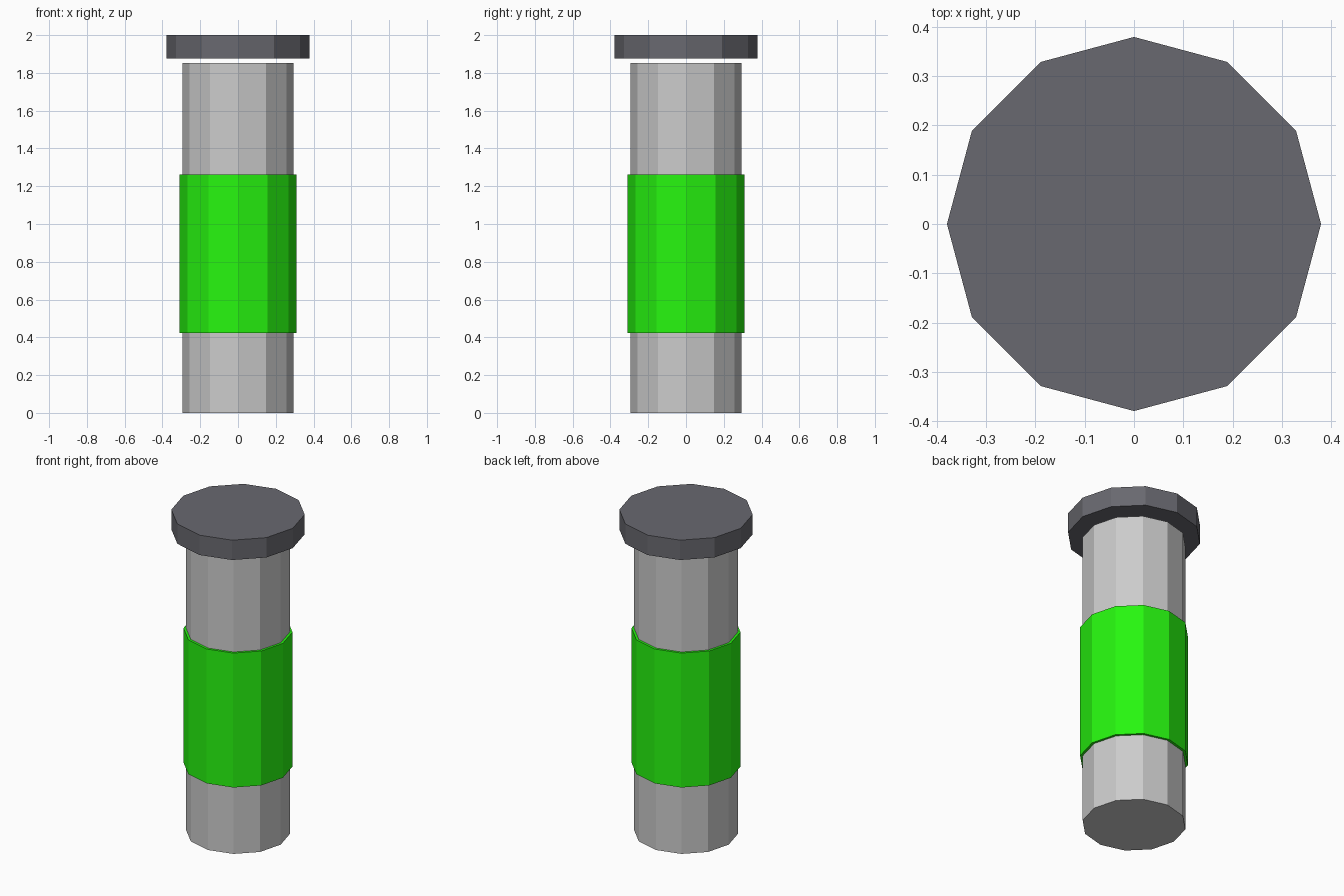
import bpy

if "Cube" in bpy.data.objects:
    bpy.data.objects.remove(bpy.data.objects["Cube"])


def material(name, color):
    m = bpy.data.materials.new(name)
    m.diffuse_color = (*color, 1)
    m.use_nodes = True
    m.node_tree.nodes["Principled BSDF"].inputs["Base Color"].default_value = m.diffuse_color
    return m


def drum(name, radius, z0, z1, mat=None):
    # 12-sided flat-faced cylinder with corners on the x and y axes
    bpy.ops.mesh.primitive_cylinder_add(vertices=12, radius=radius, depth=z1 - z0,
                                        location=(0, 0, (z0 + z1) / 2))
    ob = bpy.context.object
    ob.name = name
    if mat:
        ob.data.materials.append(mat)
    return ob


green = material("green", (0.02, 0.92, 0.005))
dark = material("dark_grey", (0.14, 0.14, 0.16))

# Can body, label band around it, and the cap hovering just above
drum("body", 0.295, 0.0, 1.852)
drum("label_band", 0.31, 0.422, 1.262, green)
drum("cap", 0.379, 1.876, 2.0, dark)
